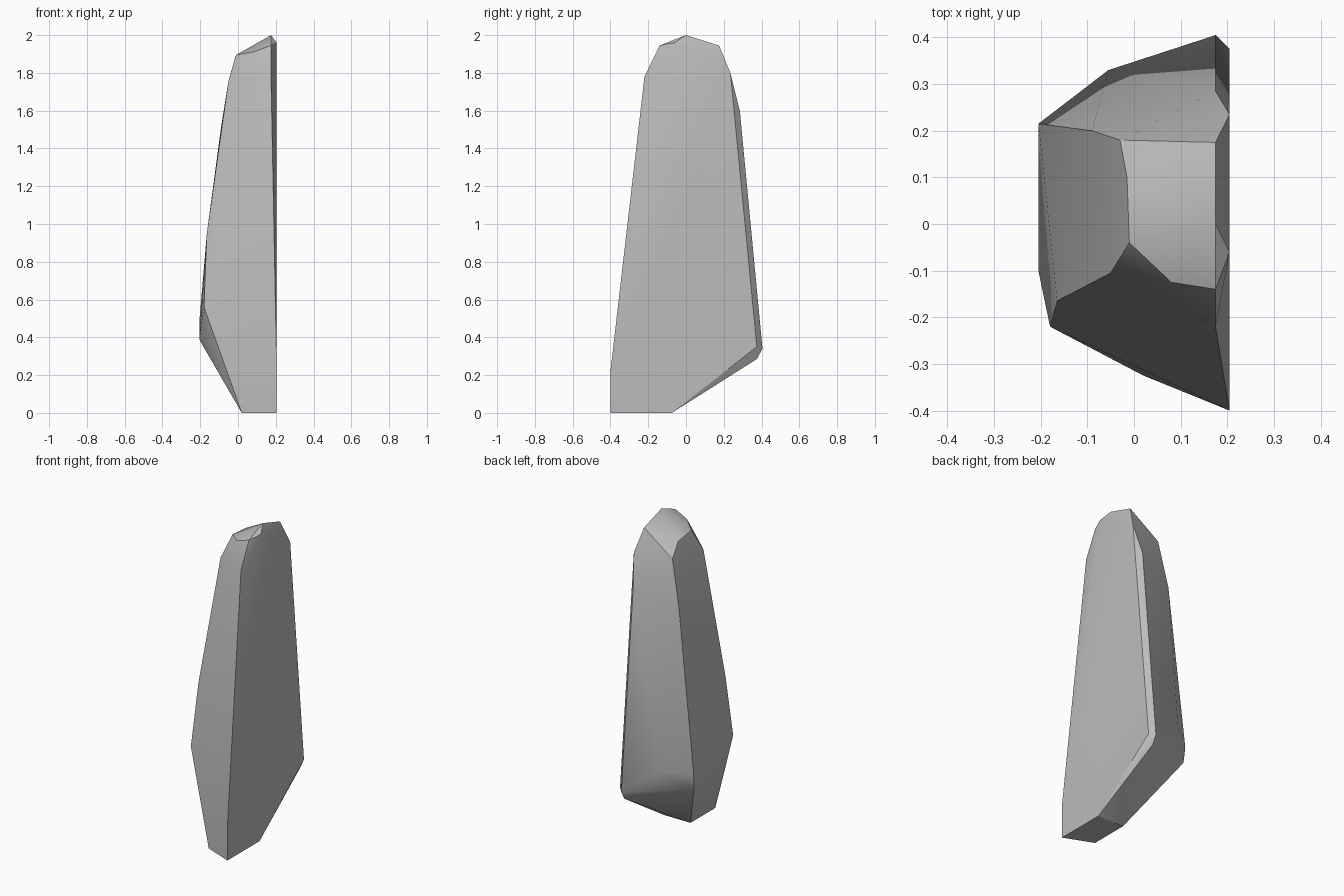
import bpy, bmesh, math

cube = bpy.data.objects.get("Cube")
if cube:
    bpy.data.objects.remove(cube, do_unlink=True)

# Stone colour
stone = bpy.data.materials.new("stone_grey")
stone.use_nodes = True
GREY = (0.5, 0.5, 0.5, 1)
stone.diffuse_color = GREY
stone.node_tree.nodes["Principled BSDF"].inputs["Base Color"].default_value = GREY

# Corner groups of the faceted slab
base = [(.205, -.40, 0), (.02, -.325, 0), (.02, -.075, 0), (.205, -.075, 0)]
belly = [(.205, -.40, .22), (-.18, -.22, .56), (-.205, -.1, .39),
         (-.2, .205, .38), (-.205, .215, .48), (-.055, .33, .5)]
heel = [(.175, .405, .34), (.205, .375, .35), (.175, .375, .285)]
shoulder = [(-.165, -.165, .95), (-.09, .2, 1.51), (.175, .285, 1.6),
            (.205, .235, 1.8), (.175, -.22, 1.78), (-.05, -.105, 1.76),
            (-.03, .18, 1.8)]
crown = [(-.01, -.04, 1.895), (-.015, .1, 1.88), (.08, -.125, 1.91),
         (.175, -.14, 1.945), (.205, -.06, 1.96), (.175, 0, 2),
         (.175, .175, 1.945)]

# Wrap the corners in a faceted skin
bm = bmesh.new()
for co in base + belly + heel + shoulder + crown:
    bm.verts.new(co)
bmesh.ops.convex_hull(bm, input=bm.verts)
loose = [v for v in bm.verts if not v.link_faces]
bmesh.ops.delete(bm, geom=loose, context='VERTS')
bmesh.ops.dissolve_limit(bm, angle_limit=math.radians(1),
                         verts=bm.verts, edges=bm.edges)
bmesh.ops.recalc_face_normals(bm, faces=bm.faces)

mesh = bpy.data.meshes.new("standing_stone")
bm.to_mesh(mesh)
bm.free()
mesh.materials.append(stone)
rock = bpy.data.objects.new("standing_stone", mesh)
bpy.context.collection.objects.link(rock)

# Soft shading across shallow facets, crisp on the main ridges
bpy.context.view_layer.objects.active = rock
rock.select_set(True)
bpy.ops.object.shade_smooth_by_angle(angle=math.radians(30))
